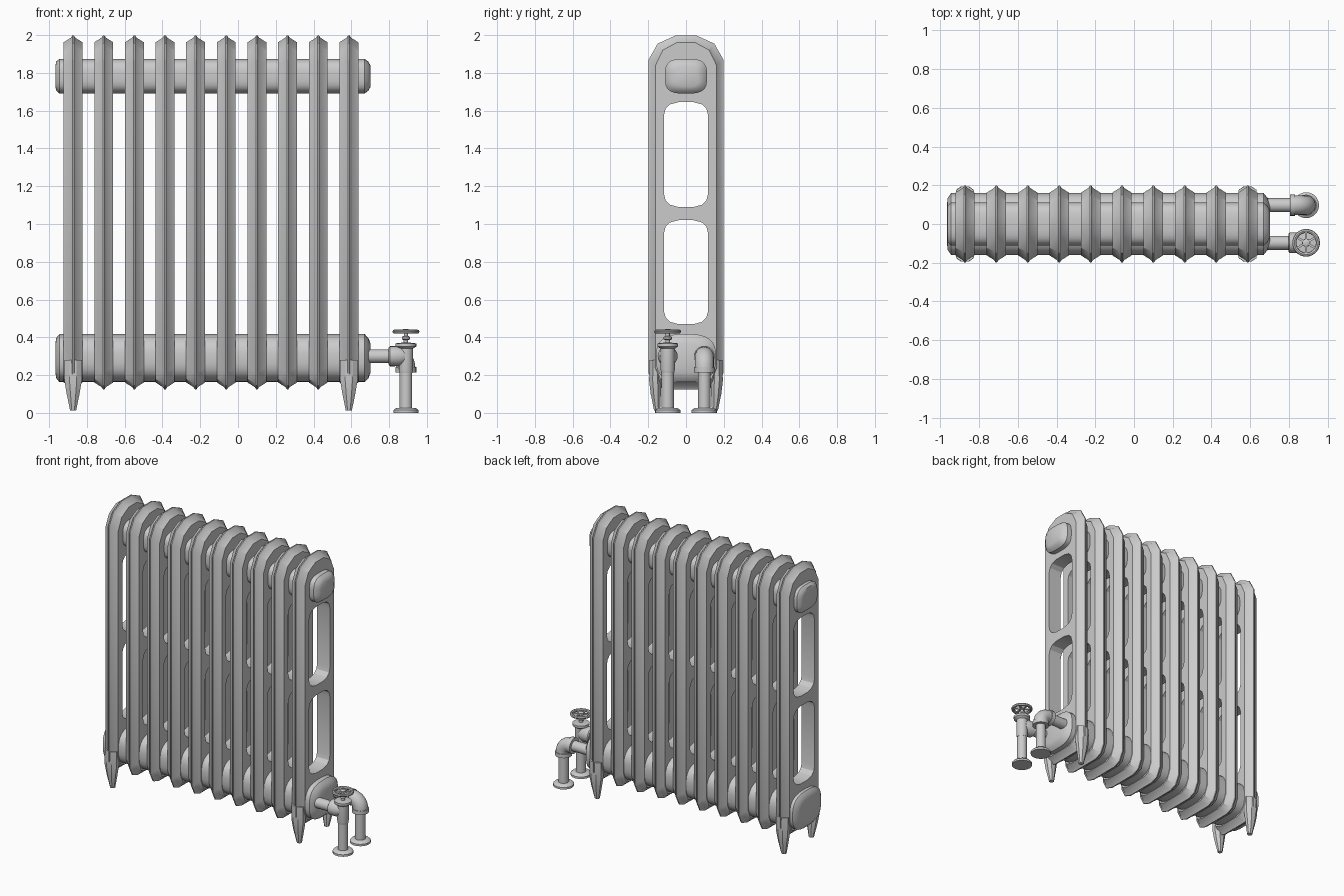
import bpy, bmesh
from math import sin, cos, pi, copysign
from mathutils import Vector

if "Cube" in bpy.data.objects:
    bpy.data.objects.remove(bpy.data.objects["Cube"])

FIRST, STEP, COUNT = -0.873, 0.1622, 10
LAST = FIRST + STEP * (COUNT - 1)


def finish(name, bm, loc=(0, 0, 0), smooth=35):
    bmesh.ops.recalc_face_normals(bm, faces=bm.faces[:])
    me = bpy.data.meshes.new(name)
    bm.to_mesh(me)
    bm.free()
    ob = bpy.data.objects.new(name, me)
    ob.location = loc
    bpy.context.collection.objects.link(ob)
    bpy.ops.object.select_all(action='DESELECT')
    ob.select_set(True)
    bpy.context.view_layer.objects.active = ob
    bpy.ops.object.shade_smooth_by_angle(angle=smooth * pi / 180)
    return ob


def bridge(bm, rings):
    # quads between successive rings of vertices
    for a, b in zip(rings, rings[1:]):
        n = len(a)
        for i in range(n):
            j = (i + 1) % n
            bm.faces.new((a[i], a[j], b[j], b[i]))


def loft(name, rings, loc=(0, 0, 0), smooth=35):
    bm = bmesh.new()
    vs = [[bm.verts.new(p) for p in r] for r in rings]
    bridge(bm, vs)
    bm.faces.new(vs[0])
    bm.faces.new(vs[-1])
    return finish(name, bm, loc, smooth)


def lathe(name, profile, loc, axis='Z', n=20):
    # profile is (radius, distance along axis)
    rings = []
    for r, h in profile:
        c = [(r * cos(2 * pi * i / n), r * sin(2 * pi * i / n)) for i in range(n)]
        rings.append([(h, u, v) if axis == 'X' else (u, v, h) for u, v in c])
    return loft(name, rings, loc)


# --- radiator sections: ridged outline with two window openings ---
half = [(0.055, 1.998), (0.15, 1.955), (0.198, 1.87),
        (0.198, 0.21), (0.165, 0.145), (0.11, 0.125)]
outline = half + [(-y, z) for y, z in reversed(half)]


def inset(d):
    return [(y * (1 - d / 0.198), 1.0625 + (z - 1.0625) * (1 - d / 0.9375)) for y, z in outline]


def window(z0, z1):
    h = [(0.04, z1), (0.085, z1 - 0.012), (0.108, z1 - 0.035), (0.117, z1 - 0.07),
         (0.117, z0 + 0.07), (0.108, z0 + 0.035), (0.085, z0 + 0.012), (0.04, z0)]
    return h + [(-y, z) for y, z in reversed(h)]


bm = bmesh.new()
add = lambda pts, x: [bm.verts.new((x, y, z)) for y, z in pts]
shell = [add(inset(d), x) for x, d in
         ((-0.05, 0.036), (-0.012, 0.012), (-0.004, 0), (0.004, 0), (0.012, 0.012), (0.05, 0.036))]
bridge(bm, shell)
walls = [[add(window(*zz), x) for x in (-0.05, 0.05)] for zz in ((1.09, 1.645), (0.47, 1.02))]
for w in walls:
    bridge(bm, w)
for k in (0, -1):
    edges = []
    for ring in [shell[k]] + [w[k] for w in walls]:
        edges += [bm.edges.get((ring[i - 1], ring[i])) for i in range(len(ring))]
    bmesh.ops.triangle_fill(bm, edges=edges, use_beauty=True, use_dissolve=False)
sections = finish("radiator_sections", bm, (FIRST, 0, 0), 28)
arr = sections.modifiers.new("repeat", 'ARRAY')
arr.count = COUNT
arr.use_relative_offset = False
arr.use_constant_offset = True
arr.constant_offset_displace = (STEP, 0, 0)


# --- upper and lower headers with domed ends ---
def header(name, zc, hy, hz, power, n=28):
    def ring(x, s):
        pts = []
        for i in range(n):
            a = 2 * pi * (i + 0.5) / n
            c, d = cos(a), sin(a)
            pts.append((x, s * hy * copysign(abs(c) ** (2 / power), c),
                        zc + s * hz * copysign(abs(d) ** (2 / power), d)))
        return pts
    loft(name, [ring(x, s) for x, s in
                ((-0.967, 0.6), (-0.962, 0.84), (-0.945, 1), (0.67, 1), (0.69, 0.84), (0.702, 0.6))])


header("upper_header", 1.7825, 0.112, 0.0925, 3.2)
header("lower_header", 0.29, 0.16, 0.128, 2.8)

# --- tapered feet under the end sections ---
for x, end in ((FIRST, "left"), (LAST, "right")):
    for s, side in ((-1, "front"), (1, "back")):
        rings = []
        for z, y, rx, ry in ((0.28, 0.163, 0.046, 0.03), (0.17, 0.163, 0.046, 0.032),
                             (0.10, 0.160, 0.034, 0.027), (0.012, 0.153, 0.016, 0.016)):
            rings.append([(rx * 1.08 * cos(pi * (i + .5) / 4), s * y + ry * 1.08 * sin(pi * (i + .5) / 4), z)
                          for i in range(8)])
        loft(f"foot_{end}_{side}", rings, (x, 0, 0), 28)

# --- supply and return pipes ---
PX, PZ = 0.889, 0.30
for y, tag in ((-0.097, "valve"), (0.097, "return")):
    lathe(f"{tag}_side_pipe", [(0.036, 0.68), (0.036, 0.84)], (0, y, PZ), 'X')
    lathe(f"{tag}_riser_pipe", [(0.033, 0.01), (0.033, 0.25)], (PX, y, 0))
    lathe(f"{tag}_floor_flange", [(0.067, 0), (0.067, 0.014), (0.056, 0.024), (0.036, 0.027)], (PX, y, 0))

# elbow on the return pipe
rings = []
for k in range(9):
    a = pi / 2 * (1 - k / 8)
    out = Vector((cos(a), 0, sin(a)))
    mid = Vector((0.829, 0.097, 0.24)) + out * 0.06
    rings.append([mid + out * (0.05 * cos(2 * pi * i / 20)) + Vector((0, 0.05 * sin(2 * pi * i / 20), 0))
                  for i in range(20)])
loft("return_elbow", rings)
lathe("elbow_side_collar", [(0.055, 0.805), (0.055, 0.832)], (0, 0.097, PZ), 'X')
lathe("elbow_lower_collar", [(0.055, 0.215), (0.055, 0.242)], (PX, 0.097, 0))

# valve body, bonnet and stem
Y = -0.097
lathe("valve_side_collar", [(0.045, 0.798), (0.053, 0.804), (0.053, 0.855), (0.04, 0.885)], (0, Y, PZ), 'X')
lathe("valve_body", [(0.034, 0.21), (0.038, 0.23), (0.038, 0.34), (0.055, 0.352), (0.055, 0.368), (0.02, 0.372)],
      (PX, Y, 0))
lathe("valve_stem", [(0.012, 0.365), (0.012, 0.385), (0.022, 0.39), (0.022, 0.402), (0.011, 0.408),
                     (0.011, 0.42), (0.02, 0.422), (0.02, 0.44), (0.012, 0.444)], (PX, Y, 0), n=12)

# handwheel rim and spokes
bpy.ops.mesh.primitive_torus_add(major_radius=0.061, minor_radius=0.0105, major_segments=28,
                                 minor_segments=8, location=(PX, Y, 0.43))
bpy.context.object.name = "handwheel_rim"
bpy.ops.object.shade_smooth_by_angle()
for k in range(6):
    a = pi / 3 * k + pi / 6
    bpy.ops.mesh.primitive_cube_add(size=1, location=(PX + 0.037 * cos(a), Y + 0.037 * sin(a), 0.43),
                                    rotation=(0, 0, a))
    spoke = bpy.context.object
    spoke.name = f"handwheel_spoke_{k + 1}"
    spoke.scale = (0.046, 0.011, 0.009)
